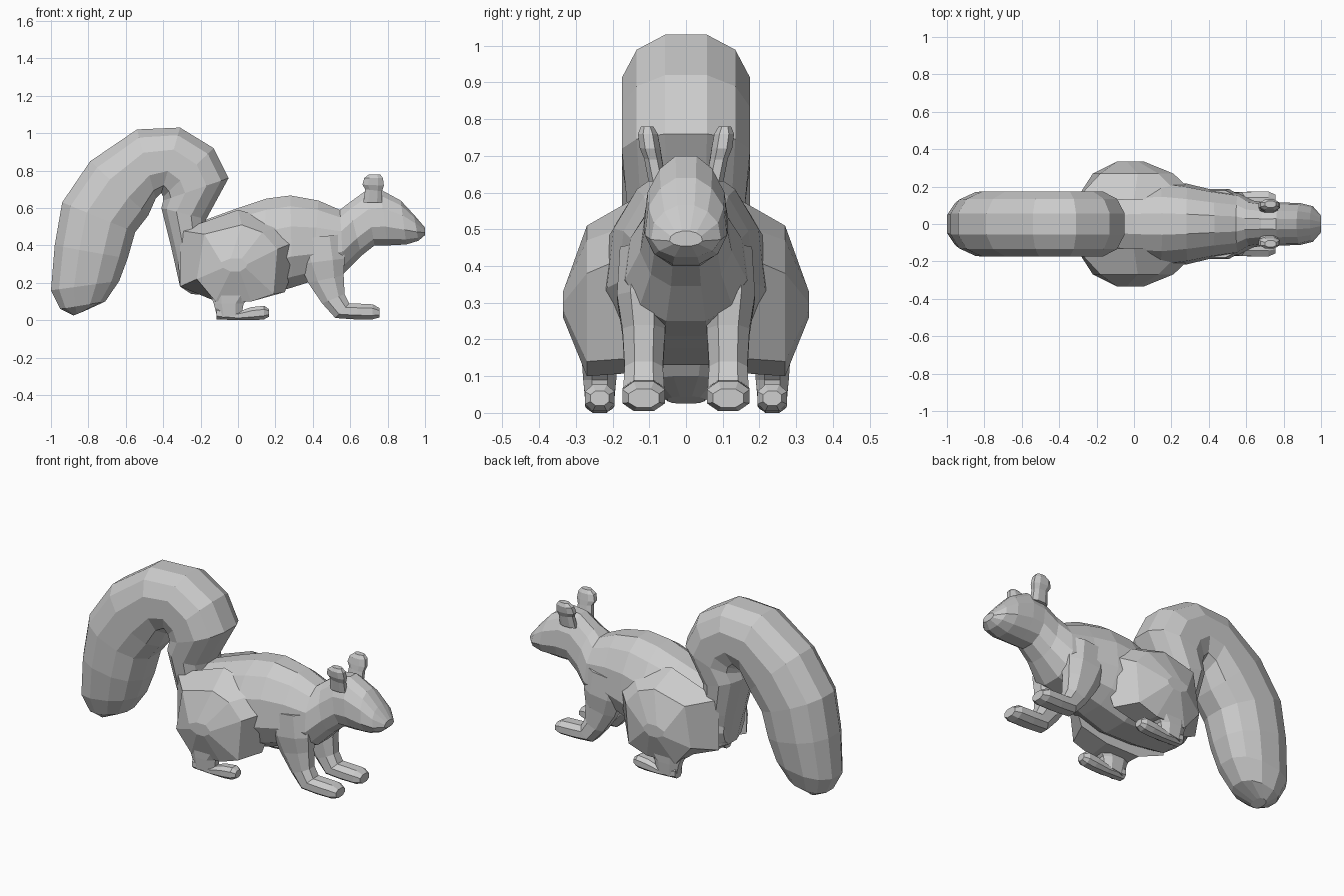
import bpy, bmesh, math


def finish(name, bm, mirror):
    bmesh.ops.recalc_face_normals(bm, faces=bm.faces)
    mesh = bpy.data.meshes.new(name)
    bm.to_mesh(mesh)
    bm.free()
    ob = bpy.data.objects.new(name, mesh)
    bpy.context.collection.objects.link(ob)
    if mirror:
        m = ob.modifiers.new("mirror", "MIRROR")
        m.use_axis = (False, True, False)
        m.use_mirror_merge = False
    return ob


def skin(name, rings, mirror=False):
    bm = bmesh.new()
    loops = [[bm.verts.new(p) for p in r] for r in rings]
    n = len(loops[0])
    for a, b in zip(loops, loops[1:]):
        for i in range(n):
            j = (i + 1) % n
            bm.faces.new((a[i], a[j], b[j], b[i]))
    bm.faces.new(loops[0])
    bm.faces.new(loops[-1])
    return finish(name, bm, mirror)


def loft(name, sections, n=12, power=0.85, taper=0.0, mirror=False):
    """Section: lower x, z, upper x, z, half width, centre y."""
    rings = []
    top = abs(math.cos(math.pi / n)) ** power
    side = max(abs(math.sin(2 * math.pi * (i + .5) / n)) for i in range(n)) ** power
    for x1, z1, x2, z2, w, yc in sections:
        ring = []
        for i in range(n):
            a = 2 * math.pi * (i + .5) / n
            u = math.copysign(abs(math.cos(a)) ** power, math.cos(a)) / top
            v = math.copysign(abs(math.sin(a)) ** power, math.sin(a)) / side
            t = (1 + u) / 2
            ring.append((x1 + (x2 - x1) * t,
                         yc + v * w * (1 - taper * max(u, 0)),
                         z1 + (z2 - z1) * t))
        rings.append(ring)
    return skin(name, rings, mirror)


# Torso, neck and head
loft("body", [
    (-.31, .18, -.33, .45, .10, 0),
    (-.25, .14, -.22, .52, .17, 0),
    (-.08, .13, 0, .60, .22, 0),
    (.13, .13, .15, .65, .235, 0),
    (.29, .175, .28, .667, .215, 0),
    (.40, .21, .43, .64, .185, 0),
    (.565, .25, .545, .59, .165, 0),
    (.66, .345, .59, .625, .125, 0),
    (.73, .40, .68, .69, .113, 0),
    (.80, .40, .76, .70, .115, 0),
    (.90, .405, .87, .64, .112, 0),
    (.965, .425, .94, .565, .095, 0),
    (1.0, .455, 1.0, .495, .045, 0)], taper=.25)

# Bushy tail, curling up and over
loft("tail", [
    (-.31, .18, -.15, .18, .11, 0),
    (-.355, .38, -.17, .40, .14, 0),
    (-.41, .60, -.17, .54, .16, 0),
    (-.40, .64, -.05, .76, .175, 0),
    (-.40, .66, -.13, .92, .175, 0),
    (-.41, .68, -.31, 1.03, .175, 0),
    (-.44, .65, -.54, 1.02, .175, 0),
    (-.48, .56, -.79, .85, .175, 0),
    (-.55, .47, -.94, .63, .175, 0),
    (-.59, .33, -.98, .40, .17, 0),
    (-.635, .21, -1.0, .16, .145, 0),
    (-.71, .10, -.95, .06, .105, 0),
    (-.83, .045, -.88, .025, .05, 0)], n=12)

# Hind thighs: outlines stacked outwards from the body
thigh = [
    (.13, [(-.31, .48), (0, .59), (.27, .52), (.36, .44), (.25, .15), (.08, .11), (-.14, .11), (-.31, .18)]),
    (.27, [(-.18, .46), (.02, .51), (.13, .47), (.21, .38), (.19, .14), (.07, .10), (-.12, .10), (-.22, .22)]),
    (.335, [(-.09, .31), (-.04, .33), (.02, .33), (.05, .30), (.04, .28), (.01, .26), (-.04, .26), (-.08, .28)])]
skin("hind_thigh", [[(x, y, z) for x, z in pts] for y, pts in thigh], True)

# Hind ankles and feet
loft("hind_ankle", [
    (-.16, .16, .10, .16, .05, .235),
    (-.13, .09, .03, .09, .045, .235),
    (-.11, .01, .02, .03, .038, .235)], n=8, mirror=True)
loft("hind_foot", [
    (-.115, .005, -.115, .07, .034, .235),
    (0, 0, 0, .045, .036, .235),
    (.09, 0, .07, .07, .04, .235),
    (.14, .005, .14, .077, .04, .235),
    (.167, .02, .165, .06, .025, .235)], n=8, mirror=True)

# Front legs and paws
loft("front_leg", [
    (.29, .43, .56, .46, .07, .11),
    (.33, .30, .57, .33, .07, .118),
    (.375, .20, .565, .24, .058, .115),
    (.45, .09, .57, .14, .052, .115),
    (.52, .012, .595, .09, .056, .115),
    (.62, .005, .66, .088, .058, .115),
    (.72, .005, .72, .085, .058, .115),
    (.757, .015, .757, .065, .042, .115)], n=8, mirror=True)

# Ears
loft("ear", [
    (.67, .63, .77, .63, .024, .078),
    (.68, .70, .77, .69, .024, .09),
    (.665, .725, .78, .72, .028, .098),
    (.675, .76, .775, .76, .027, .104),
    (.70, .78, .76, .78, .017, .106)], n=8, mirror=True)
